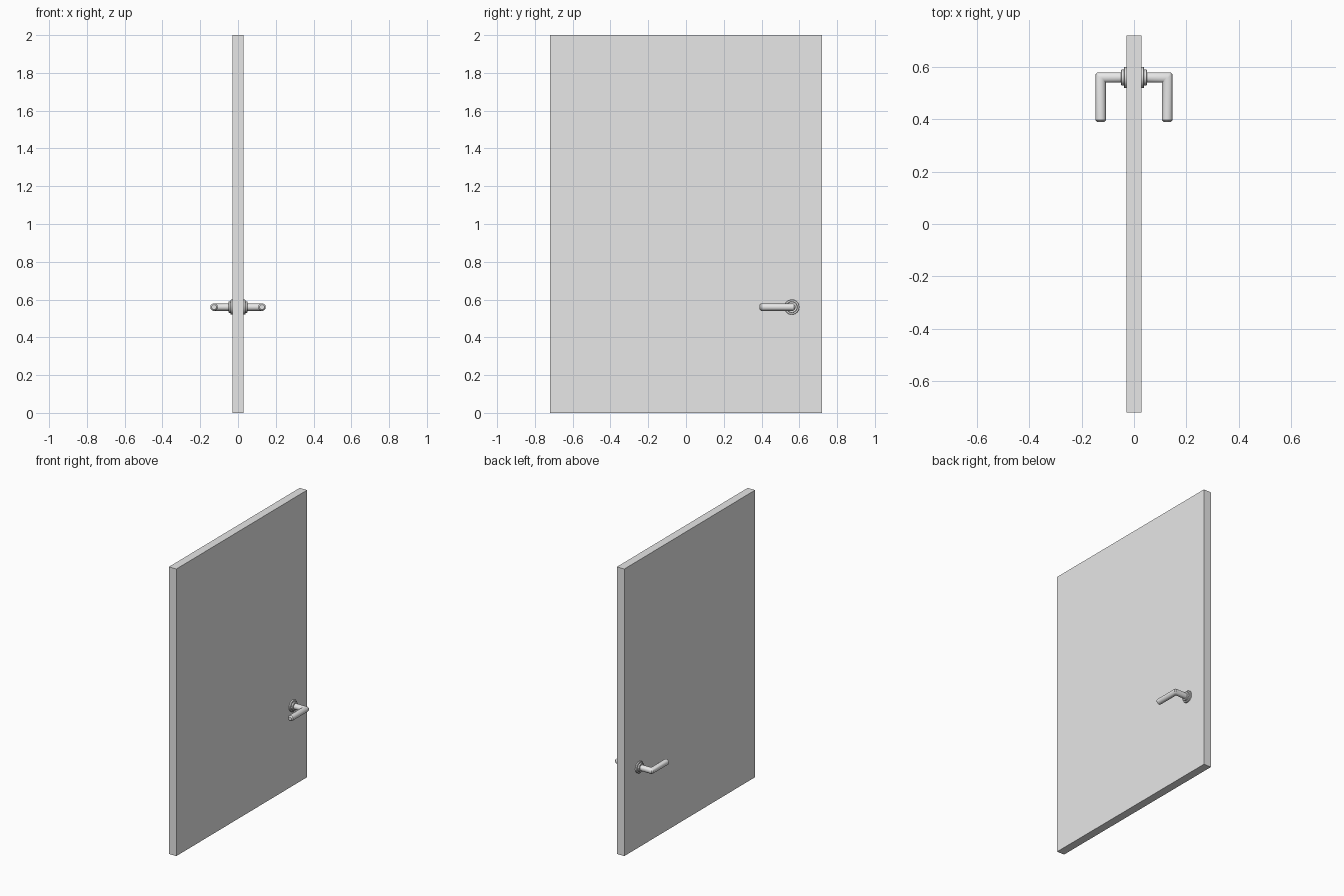
import bpy
import bmesh
from math import cos, sin, tau, radians

cube = bpy.data.objects.get("Cube")
if cube:
    bpy.data.objects.remove(cube, do_unlink=True)

HALF_THICK, WIDTH, HEIGHT = 0.0285, 1.44, 2.0
HUB_Y, HUB_Z = 0.56, 0.56
SIDES = 24

grey = bpy.data.materials.new("light_grey")
grey.use_nodes = True
grey.diffuse_color = (0.8, 0.8, 0.8, 1)
grey.node_tree.nodes["Principled BSDF"].inputs["Base Color"].default_value = (0.8, 0.8, 0.8, 1)


def add_object(name, bm):
    bmesh.ops.recalc_face_normals(bm, faces=bm.faces)
    mesh = bpy.data.meshes.new(name)
    bm.to_mesh(mesh)
    bm.free()
    mesh.materials.append(grey)
    obj = bpy.data.objects.new(name, mesh)
    bpy.context.collection.objects.link(obj)
    return obj


def tube(name, rings):
    """Bridge closed rings of points and cap both ends."""
    bm = bmesh.new()
    loops = [[bm.verts.new(p) for p in ring] for ring in rings]
    for a, b in zip(loops, loops[1:]):
        for i in range(SIDES):
            j = (i + 1) % SIDES
            bm.faces.new((a[i], a[j], b[j], b[i]))
    bm.faces.new(loops[0])
    bm.faces.new(loops[-1])
    return add_object(name, bm)


def circle(r):
    return [(r * cos(tau * i / SIDES), r * sin(tau * i / SIDES)) for i in range(SIDES)]


def smooth_and_mirror(obj):
    bpy.ops.object.select_all(action="DESELECT")
    obj.select_set(True)
    bpy.context.view_layer.objects.active = obj
    bpy.ops.object.shade_smooth_by_angle(angle=radians(30))
    obj.modifiers.new("both_sides", "MIRROR").use_axis[0] = True


# Door slab
bm = bmesh.new()
bmesh.ops.create_cube(bm, size=1)
bmesh.ops.scale(bm, vec=(2 * HALF_THICK, WIDTH, HEIGHT), verts=bm.verts)
bmesh.ops.translate(bm, vec=(0, 0, HEIGHT / 2), verts=bm.verts)
add_object("door_panel", bm)

# Stepped round plate behind each handle
profile = [(0.02, 0.04), (0.037, 0.04), (0.039, 0.038), (0.039, 0.03),
           (0.048, 0.03), (0.05, 0.028)]
rosette = tube("handle_rosette", [
    [(x, HUB_Y + u, HUB_Z + v) for u, v in circle(r)] for x, r in profile])
smooth_and_mirror(rosette)

# Lever: a round bar with a mitred, slightly chamfered elbow and chamfered tip
R, LEVER_X, TIP_Y, CHAMFER = 0.02, 0.127, 0.39, 0.007
bar = circle(R)


def elbow(along_neck):
    ring = []
    for u, v in bar:
        cut = CHAMFER * (1 + u / R) / 2
        dx, dy = (cut, 0) if along_neck else (0, cut)
        # a tiny constant gap keeps the inner corner from collapsing
        ring.append((LEVER_X + u - dx, HUB_Y + u - dy, HUB_Z + v))
    return ring


lever = tube("handle_lever", [
    [(0.02, HUB_Y + u, HUB_Z + v) for u, v in bar],
    elbow(True),
    elbow(False),
    [(LEVER_X + u, TIP_Y + CHAMFER, HUB_Z + v) for u, v in bar],
    [(LEVER_X + u, TIP_Y, HUB_Z + v) for u, v in circle(R - CHAMFER)],
])
smooth_and_mirror(lever)
